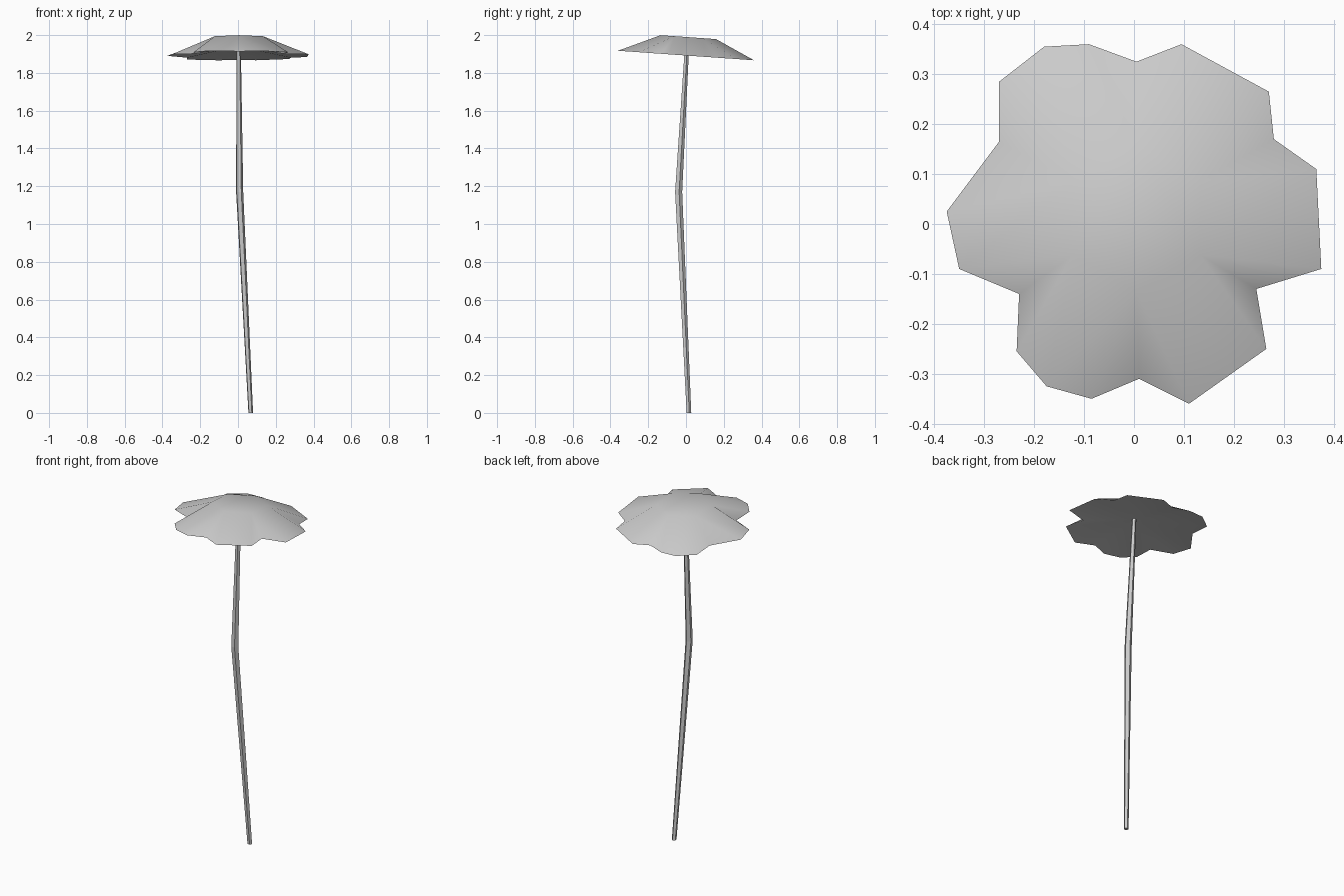
import bpy, bmesh
from math import sin, cos, radians
from mathutils import Vector

cube = bpy.data.objects.get("Cube")
if cube:
    bpy.data.objects.remove(cube)

grey = bpy.data.materials.new("plain_grey")
grey.use_nodes = True
colour = (0.6, 0.6, 0.6, 1)
grey.diffuse_color = colour
grey.node_tree.nodes["Principled BSDF"].inputs["Base Color"].default_value = colour


def finish(bm, name, smooth):
    mesh = bpy.data.meshes.new(name)
    for face in bm.faces:
        face.smooth = smooth
    bm.to_mesh(mesh)
    bm.free()
    mesh.materials.append(grey)
    obj = bpy.data.objects.new(name, mesh)
    bpy.context.collection.objects.link(obj)
    return obj


# Cap: tilted, six notched petals around a flat hexagon, shallow hollow below
petals = [
    [(.28, .17), (.27, .265), (.095, .36)],
    [(.005, .325), (-.09, .36), (-.18, .355), (-.27, .285)],
    [(-.27, .165), (-.375, .025), (-.35, -.09)],
    [(-.23, -.14), (-.235, -.255), (-.175, -.325), (-.085, -.35)],
    [(.01, -.31), (.11, -.36), (.265, -.25)],
    [(.245, -.13), (.375, -.09), (.365, .11)],
]
bm = bmesh.new()
crown = []
for i in range(6):
    a = radians(30 + 60 * i)
    x, y = .005 + .147 * cos(a), .012 + .147 * sin(a)
    crown.append(bm.verts.new((x, y, 1.99 - .07 * y)))
rims = [[bm.verts.new((x, y, 1.892 - .07 * y)) for x, y in p] for p in petals]
bm.faces.new(crown)
for i, rim in enumerate(rims):
    j = (i + 1) % 6
    edge = rim + [rims[j][0]]
    half = len(edge) // 2
    for k in range(len(edge) - 1):
        bm.faces.new((crown[i] if k < half else crown[j], edge[k], edge[k + 1]))
    bm.faces.new((crown[i], edge[half], crown[j]))

# Underside of the cap, a shallow fan with sharp rim
hollow = bm.verts.new((0, 0, 1.94))
outline = [v for rim in rims for v in rim]
for a, b in zip(outline, outline[1:] + outline[:1]):
    bm.faces.new((hollow, b, a))
    bm.edges.get((a, b)).smooth = False
finish(bm, "cap", True)

# Stem: thin five-sided rod with one bend, swelling at the bend
bm = bmesh.new()
rings = []
for x, y, z, r in [(.067, .015, 0, .013), (.008, -.04, 1.17, .02), (.003, .005, 1.945, .012)]:
    rings.append([bm.verts.new(Vector((x, y, z)) + r * Vector((cos(a), sin(a), 0)))
                  for a in (radians(10 + 72 * i) for i in range(5))])
for low, high in zip(rings, rings[1:]):
    for i in range(5):
        j = (i + 1) % 5
        bm.faces.new((low[i], low[j], high[j], high[i]))
bm.faces.new(rings[0][::-1])
bm.faces.new(rings[-1])
finish(bm, "stem", False)
